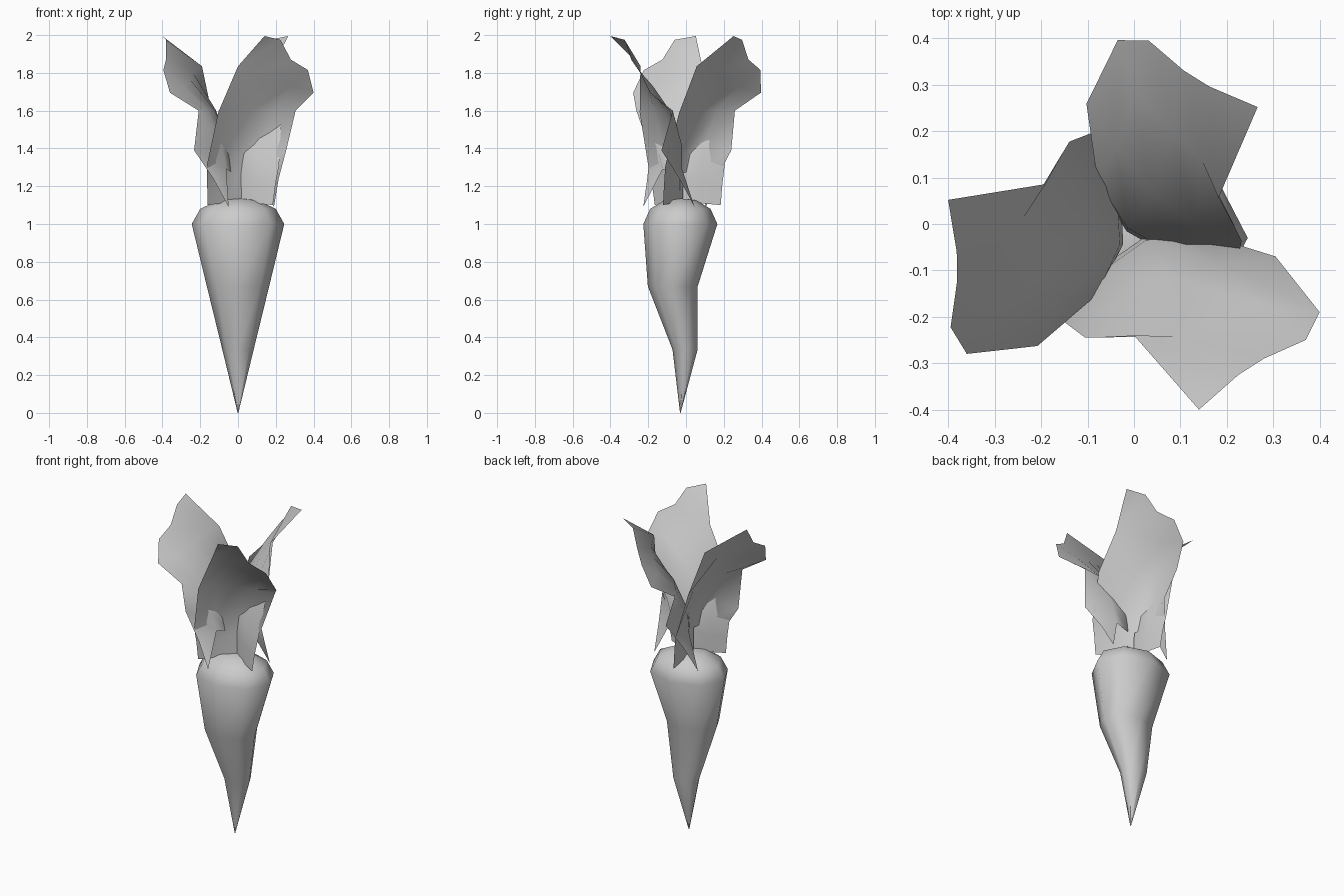
import bpy, bmesh, math
from mathutils import Vector, Matrix

cube = bpy.data.objects.get("Cube")
if cube:
    bpy.data.objects.remove(cube, do_unlink=True)

# One plain grey for the whole model
grey = bpy.data.materials.new("plain grey")
grey.diffuse_color = (0.6, 0.6, 0.6, 1)
grey.use_nodes = True
grey.node_tree.nodes["Principled BSDF"].inputs["Base Color"].default_value = (0.6, 0.6, 0.6, 1)

AXIS = Vector((0, -0.027, 0))  # the leaves turn about this point


def make_object(name, bm):
    mesh = bpy.data.meshes.new(name)
    for face in bm.faces:
        face.smooth = True
    bm.to_mesh(mesh)
    bm.free()
    mesh.materials.append(grey)
    obj = bpy.data.objects.new(name, mesh)
    bpy.context.collection.objects.link(obj)
    return obj


# Tapering bent root: (height, half width, centre y), eight sides, narrower in y
RINGS = [(0.0, 0.002, -0.03), (0.335, 0.083, -0.005), (0.67, 0.165, -0.07),
         (1.0, 0.245, -0.03), (1.08, 0.2, -0.03), (1.128, 0.1, -0.03)]
SIDES = 8
bm = bmesh.new()
rings = []
for z, r, cy in RINGS:
    rings.append([bm.verts.new((r * math.cos(a), cy + 0.8 * r * math.sin(a), z))
                  for a in (math.tau * i / SIDES for i in range(SIDES))])
crown = bm.verts.new((0, -0.03, 1.135))
for i in range(SIDES):
    j = (i + 1) % SIDES
    bm.faces.new((rings[-1][i], rings[-1][j], crown))
    for low, high in zip(rings, rings[1:]):
        bm.faces.new((low[i], low[j], high[j], high[i]))
make_object("root", bm)

# Leaf sheet: rows from the base to the tip, each from left to right edge
LEAF = [
    [(-0.162, -0.165, 1.10), (-0.08, -0.10, 1.11), (0.018, -0.035, 1.12)],
    [(-0.163, -0.18, 1.21), (-0.08, -0.10, 1.22), (0.02, -0.03, 1.27), (0.11, -0.02, 1.29), (0.215, -0.035, 1.24)],
    [(-0.165, -0.2, 1.31), (-0.08, -0.11, 1.36), (0.025, -0.035, 1.38), (0.145, -0.02, 1.41), (0.255, -0.13, 1.39)],
    [(-0.105, -0.245, 1.59), (-0.03, -0.17, 1.60), (0.07, -0.115, 1.60), (0.19, -0.085, 1.60), (0.305, -0.07, 1.60)],
    [(0.0, -0.24, 1.835), (0.085, -0.242, 1.80), (0.17, -0.212, 1.77), (0.285, -0.175, 1.73), (0.40, -0.19, 1.695)],
    [(0.14, -0.40, 1.995), (0.225, -0.325, 1.975), (0.28, -0.29, 1.87), (0.37, -0.25, 1.815)],
]
TAB = (0.19, 0.045, 1.09)  # pointed lower right corner


def make_leaf(name, angle, shift):
    place = Matrix.Translation(AXIS + Vector(shift)) @ Matrix.Rotation(math.radians(angle), 4, 'Z')
    bm = bmesh.new()
    rows = [[bm.verts.new(place @ (Vector(p) - AXIS)) for p in row] for row in LEAF]
    # base row spans only the left half
    for i in range(2):
        bm.faces.new((rows[0][i], rows[0][i + 1], rows[1][i + 1], rows[1][i]))
    for low, high in zip(rows[1:], rows[2:]):
        for i in range(len(low) - 1):
            # the tip row is one point short, giving a triangle
            bm.faces.new([low[i], low[i + 1]] + list(reversed(high[i:i + 2])))
    bm.faces.new((rows[1][3], bm.verts.new(place @ (Vector(TAB) - AXIS)), rows[1][4]))
    make_object(name, bm)


for name, angle, shift in (("leaf_front_left", 0, (0, 0, 0)),
                           ("leaf_back", 115.5, (-0.01, -0.008, 0)),
                           ("leaf_front_right", 238, (-0.01, 0, 0))):
    make_leaf(name, angle, shift)
